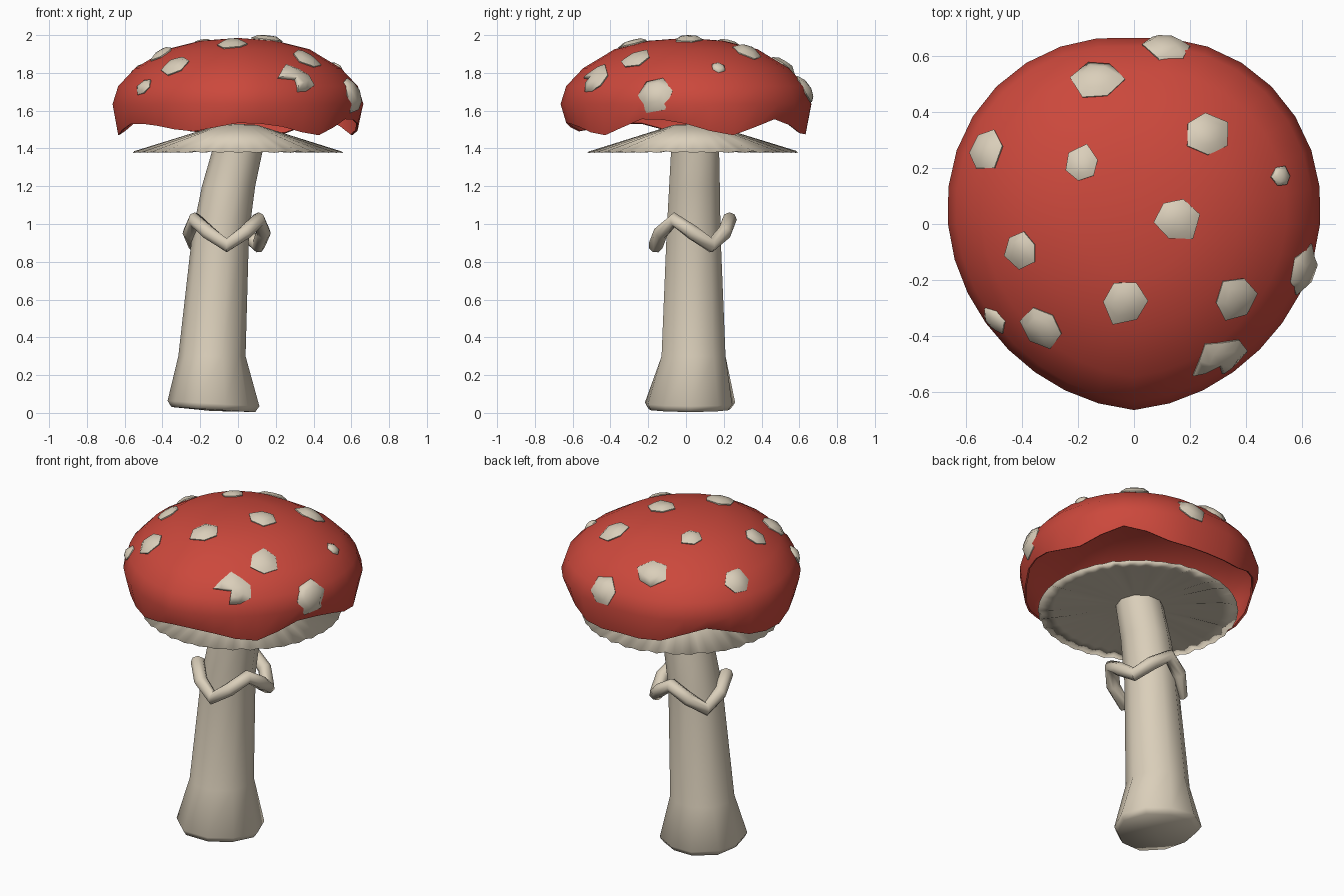
import bpy, math, random
from math import sin, cos, tau, radians
from mathutils import Vector
from mathutils.bvhtree import BVHTree

random.seed(4)
if "Cube" in bpy.data.objects:
    bpy.data.objects.remove(bpy.data.objects["Cube"])


def material(name, rgb):
    m = bpy.data.materials.new(name)
    m.use_nodes = True
    m.diffuse_color = (*rgb, 1)
    m.node_tree.nodes["Principled BSDF"].inputs["Base Color"].default_value = (*rgb, 1)
    return m


RED = material("cap red", (0.6, 0.065, 0.045))
CREAM = material("cream", (0.7, 0.62, 0.49))


def finish(obj, mat, angle):
    obj.data.materials.append(mat)
    bpy.ops.object.select_all(action="DESELECT")
    obj.select_set(True)
    bpy.context.view_layer.objects.active = obj
    bpy.ops.object.shade_smooth_by_angle(angle=radians(angle))


def loft(name, rings, start, end, mat, angle):
    """Skin counter-clockwise rings from bottom to top, closed by a fan at each end."""
    n = len(rings[0])
    verts = [p for ring in rings for p in ring] + [start, end]
    first, last, top = len(verts) - 2, len(verts) - 1, (len(rings) - 1) * n
    faces = []
    for j in range(n):
        k = (j + 1) % n
        for i in range(0, top, n):
            faces.append((i + j, i + k, i + n + k, i + n + j))
        faces += [(first, k, j), (last, top + j, top + k)]
    mesh = bpy.data.meshes.new(name)
    mesh.from_pydata([tuple(v) for v in verts], [], faces)
    obj = bpy.data.objects.new(name, mesh)
    bpy.context.collection.objects.link(obj)
    finish(obj, mat, angle)
    return obj


# Stem: leaning, flared at the base (x, y, z, radius)
stem = [(-.14, .022, .018, .222), (-.14, .025, .05, .243), (-.138, .04, .3, .178),
        (-.092, .04, .95, .15), (-.05, .045, 1.2, .141), (-.005, .048, 1.38, .134),
        (.01, .03, 1.5, .125)]
stem_rings = []
for i, (x, y, z, r) in enumerate(stem):
    ring = []
    for j in range(10):
        a = tau * j / 10
        rr = r * (1 + (.05 * sin(3 * a + 1) if i < 2 else 0))
        tilt = -.06 * cos(a) * r if i < 2 else 0
        ring.append((x + rr * cos(a), y + rr * sin(a), z + tilt))
    stem_rings.append(ring)
loft("stem", stem_rings, (-.14, .02, .01), (.01, .03, 1.5), CREAM, 85)

# Zigzag skirt ring around the stem
curve = bpy.data.curves.new("skirt_ring", "CURVE")
curve.dimensions = "3D"
curve.bevel_depth = .039
curve.bevel_resolution = 2
spline = curve.splines.new("POLY")
spline.points.add(11)
for j, p in enumerate(spline.points):
    a = tau * j / 12
    p.co = (-.06 + .195 * cos(a), .035 + .195 * sin(a), .955 - .068 * sin(3 * a), 1)
spline.use_cyclic_u = True
ring_curve = bpy.data.objects.new("skirt_ring_path", curve)
bpy.context.collection.objects.link(ring_curve)
bpy.context.view_layer.update()
ring_mesh = bpy.data.meshes.new_from_object(
    ring_curve.evaluated_get(bpy.context.evaluated_depsgraph_get()))
ring_mesh.materials.clear()
bpy.data.objects.remove(ring_curve)
skirt = bpy.data.objects.new("skirt_ring", ring_mesh)
bpy.context.collection.objects.link(skirt)
finish(skirt, CREAM, 60)

# Gill disc: pleated underside, shallow cone above, soft thin edge
PLEATS = 72
FOLDS = [(j % 2) * random.uniform(.3, 1) for j in range(PLEATS)]


def gill_ring(radius, z, fold_r=0, fold_z=0):
    pts = []
    for j, f in enumerate(FOLDS):
        a = tau * j / PLEATS
        r = radius - fold_r * f
        pts.append((r * cos(a), .035 + r * sin(a), z + fold_z * f))
    return pts


loft("gills", [gill_ring(.12, 1.4), gill_ring(.3, 1.393, 0, .01),
               gill_ring(.47, 1.38, 0, .022), gill_ring(.556, 1.377, .006, .012),
               gill_ring(.1, 1.525)],
     (0, .035, 1.4), (0, .035, 1.53), CREAM, 180)

# Cap: thin domed shell with a wavy, slightly tucked rim
RIM = [1.53, 1.47, 1.555, 1.48, 1.48, 1.49, 1.57, 1.49,
       1.47, 1.53, 1.52, 1.49, 1.535, 1.515, 1.47, 1.555]
DOME = [(1, 1.635), (.955, 1.73), (.82, 1.825), (.57, 1.925), (.3, 1.97)]
WALL = .02


def rim_height(j):
    """Smooth rim height: every second step falls between two listed heights."""
    i = j // 2
    if j % 2 == 0:
        return RIM[i]
    a, b, c, d = (RIM[(i + s) % len(RIM)] for s in (-1, 0, 1, 2))
    return (9 * (b + c) - a - d) / 16


def cap_ring(scale, z=None, lift=0):
    pts = []
    for j in range(2 * len(RIM)):
        a = tau * j / (2 * len(RIM))
        r = scale * (.664 + .06 * sin(a) * abs(cos(a)))
        pts.append((r * cos(a), r * sin(a), rim_height(j) + lift if z is None else z))
    return pts


inside = [cap_ring(s - WALL, z - WALL) for s, z in reversed(DOME)]
outside = [cap_ring(s, z) for s, z in DOME]
cap = loft("cap", inside + [cap_ring(.94, lift=.004), cap_ring(.955)] + outside,
           (0, 0, 1.985 - WALL), (0, 0, 1.985), RED, 60)

# Spots: irregular chunky patches laid on the cap (x, y, size)
tree = BVHTree.FromPolygons([v.co for v in cap.data.vertices],
                            [p.vertices for p in cap.data.polygons])
SPOTS = [(.12, .64, .085), (-.13, .52, .09), (.26, .32, .09), (-.53, .265, .085),
         (-.185, .21, .07), (.15, .02, .085), (.525, .17, .04), (-.4, -.09, .07),
         (-.03, -.275, .09), (.36, -.265, .08), (.605, -.17, .1), (-.33, -.37, .08),
         (-.5, -.345, .05), (.305, -.485, .1)]


def spot(x, y, size, notched):
    hit, normal, _, _ = tree.ray_cast(Vector((x, y, 3)), Vector((0, 0, -1)))
    u = (Vector((1, 0, 0)) - normal * normal.x).normalized()
    v = normal.cross(u)
    sides = 9 if notched else 6
    spin = 0 if notched else random.uniform(0, 1)
    radii = [random.uniform(.82, 1.12) for _ in range(sides)]
    if notched:
        radii[6] = .12

    def ring(scale, height):
        pts = []
        for j, k in enumerate(radii):
            a = tau * j / sides + spin
            p = hit + (u * cos(a) + v * sin(a)) * size * k * scale
            q = tree.ray_cast(p + normal * .2, -normal, .4)[0] or p
            pts.append(q + normal * height)
        return pts

    h = .01 + .15 * size
    loft("spot", [ring(.95, -.01), ring(1, .007), ring(.6, h)],
         hit - normal * .015, hit + normal * (h + .003), CREAM, 60)


for i, (x, y, size) in enumerate(SPOTS):
    spot(x, y, size, i == len(SPOTS) - 1)
